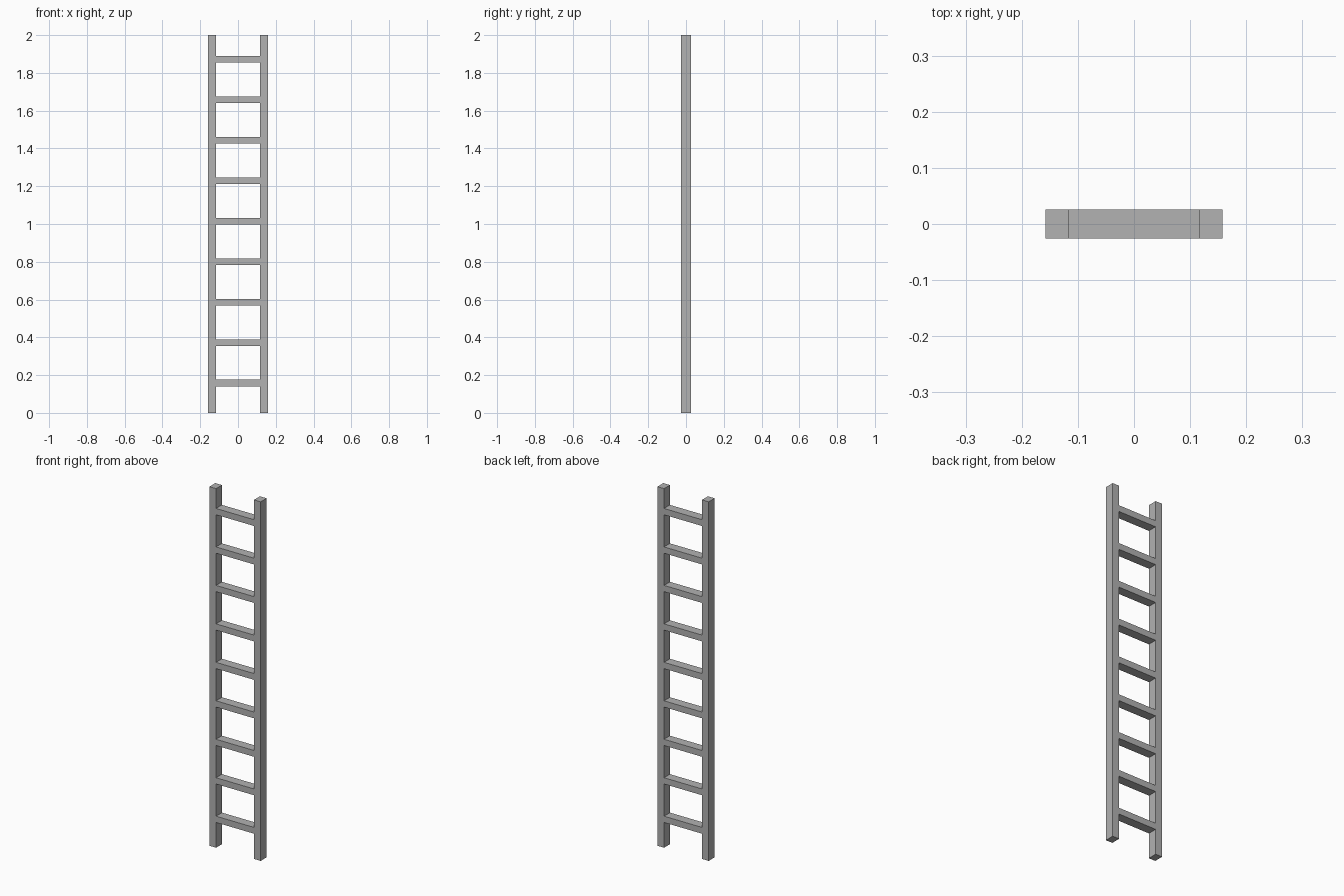
import bpy

cube = bpy.data.objects.get("Cube")
if cube:
    bpy.data.objects.remove(cube, do_unlink=True)

HEIGHT = 2.0
HALF_WIDTH = 0.158
RAIL_WIDTH = 0.041
DEPTH = 0.052
RUNG_COUNT = 9
RUNG_THICKNESS = 0.035
FIRST_RUNG, LAST_RUNG = 0.158, 1.872

# Plain grey for the whole ladder
grey = bpy.data.materials.new("grey")
grey.use_nodes = True
colour = (0.445, 0.445, 0.445, 1)
grey.diffuse_color = colour
grey.node_tree.nodes["Principled BSDF"].inputs["Base Color"].default_value = colour


def add_box(name, centre, size):
    bpy.ops.mesh.primitive_cube_add(size=1, location=centre)
    box = bpy.context.object
    box.name = name
    box.scale = size
    bpy.ops.object.transform_apply(location=False, rotation=False, scale=True)
    box.data.materials.append(grey)
    return box


# Side rails
for side, sign in (("left", 1), ("right", -1)):
    add_box(f"{side}_rail",
            (sign * (HALF_WIDTH - RAIL_WIDTH / 2), 0, HEIGHT / 2),
            (RAIL_WIDTH, DEPTH, HEIGHT))

# Evenly spaced rungs, flush with the rails
spacing = (LAST_RUNG - FIRST_RUNG) / (RUNG_COUNT - 1)
rung_length = 2 * (HALF_WIDTH - RAIL_WIDTH)
for i in range(RUNG_COUNT):
    add_box(f"rung_{i + 1}", (0, 0, FIRST_RUNG + i * spacing),
            (rung_length, DEPTH, RUNG_THICKNESS))
